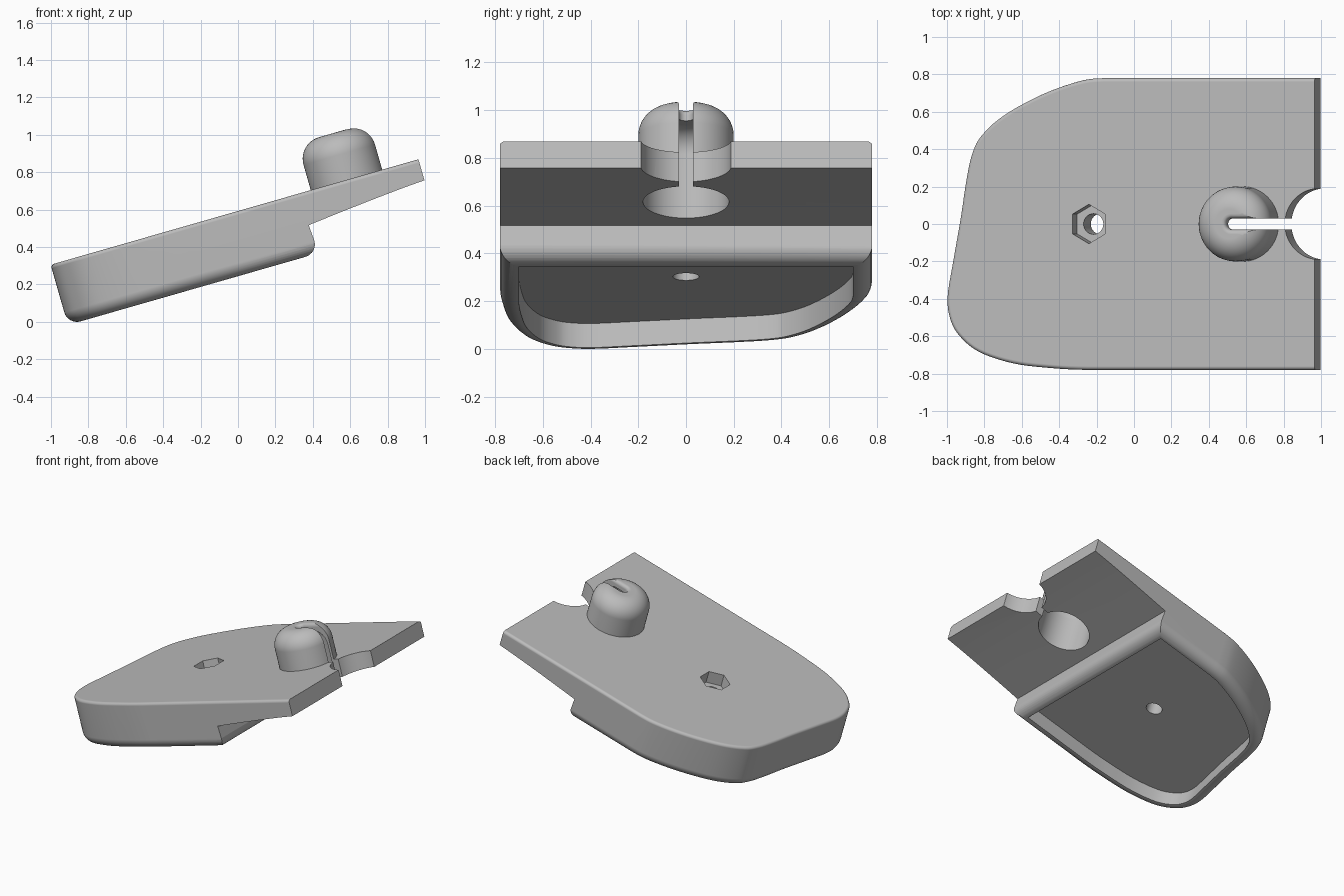
import bpy, bmesh
from math import sin, cos, pi, radians, sqrt
from mathutils import Matrix, Vector

if "Cube" in bpy.data.objects:
    bpy.data.objects.remove(bpy.data.objects["Cube"])

TILT = radians(16)
TOP, BOTTOM = 0.0, -0.335     # plate faces before tilting
HALF = 0.78                   # half width
KNOB_U = 0.606

grey = bpy.data.materials.new("plain grey")
grey.use_nodes = True
grey.diffuse_color = (0.5, 0.5, 0.5, 1)
grey.node_tree.nodes["Principled BSDF"].inputs["Base Color"].default_value = (0.5, 0.5, 0.5, 1)


def arc(cx, cy, r, start, end, n):
    return [(cx + r * cos(radians(start + (end - start) * i / n)),
             cy + r * sin(radians(start + (end - start) * i / n))) for i in range(n + 1)]


def circle(cx, r, n=64, start=0):
    return arc(cx, 0, r, start, start + 360, n)[:-1]


def inset(pts, d):
    """Offset a counter-clockwise loop inward by d with mitred corners."""
    v = [Vector(p) for p in pts]
    out = []
    for i, p in enumerate(v):
        a = (p - v[i - 1]).normalized()
        b = (v[(i + 1) % len(v)] - p).normalized()
        n1, n2 = Vector((a.y, -a.x)), Vector((b.y, -b.x))
        out.append(p - (n1 + n2) * d / (1 + n1.dot(n2)))
    return out


def loft(name, pts, levels):
    """Solid from a loop repeated at (height, inset) levels, bottom to top."""
    bm = bmesh.new()
    rings = [[bm.verts.new((p[0], p[1], h)) for p in inset(pts, d)] for h, d in levels]
    n = len(pts)
    bm.faces.new(rings[0][::-1])
    bm.faces.new(rings[-1])
    for lo, hi in zip(rings, rings[1:]):
        for i in range(n):
            j = (i + 1) % n
            bm.faces.new((lo[i], lo[j], hi[j], hi[i]))
    mesh = bpy.data.meshes.new(name)
    bm.to_mesh(mesh)
    bm.free()
    mesh.materials.append(grey)
    obj = bpy.data.objects.new(name, mesh)
    bpy.context.collection.objects.link(obj)
    return obj


def round_top(top, r, n=8):
    return [(top - r + r * sin(pi / 2 * i / n), r - r * cos(pi / 2 * i / n)) for i in range(n + 1)]


def round_bottom(bottom, r, n=8):
    return [(2 * bottom - h, d) for h, d in reversed(round_top(bottom, r, n))]


def cut(obj, cutters):
    bpy.ops.object.select_all(action='DESELECT')
    bpy.context.view_layer.objects.active = obj
    obj.select_set(True)
    for c in cutters:
        m = obj.modifiers.new("cut", 'BOOLEAN')
        m.operation = 'DIFFERENCE'
        m.solver = 'EXACT'
        m.object = c
        bpy.ops.object.modifier_apply(modifier=m.name)


def outline(end):
    """Plan of the plate: straight sides and a skewed rounded nose."""
    key = [(0.1, HALF), (-.16, HALF), (-.3, .762), (-.5, .69), (-.7, .58), (-.82, .47),
           (-.87, .37), (-.9, .23), (-.93, .03), (-.97, -.2), (-1, -.39), (-.985, -.51),
           (-.935, -.6), (-.83, -.685), (-.65, -.745), (-.45, -.77), (-.25, -HALF), (0.1, -HALF)]
    k = [Vector((x / cos(TILT), y)) for x, y in key]
    pts = [Vector((end, HALF))]
    for a, b, c, d in zip(k, k[1:], k[2:], k[3:]):
        for i in range(5):
            t = i / 5
            pts.append(b + (c - a) * t / 2 + (a * 2 - b * 5 + c * 4 - d) * t * t / 2
                       + (b * 3 - a - c * 3 + d) * t ** 3 / 2)
    return pts + [k[-2], Vector((end, -HALF))]


# Main plate and the knob standing on it
plate = loft("wedge_plate", outline(1.3), round_bottom(BOTTOM, 0.07) + round_top(TOP, 0.02, 5))
knob = loft("slotted_knob", circle(KNOB_U, 0.2), [(-0.05, 0)] + round_top(0.26, 0.12, 10))

# Underside step: thin tapering lip ahead of a rounded block end
step_profile = [(1.005, 0.2)]
step_profile += [(1.005 - 0.661 * t / 6, -0.117 - 0.06 * (t / 6) ** 1.2) for t in range(7)]
step_profile += arc(0.28, -0.265, 0.07, 0, -90, 8)
step_profile += [(0.28, -0.5), (1.6, -0.5), (1.6, 0.2)]
step = loft("step_cutter", step_profile, [(-1.5, 0), (1.5, 0)])
step.data.transform(Matrix.Rotation(pi / 2, 4, 'X'))

# Recess under the block
pocket = loft("pocket_cutter", inset(outline(0.35), 0.08), [(-0.6, 0), (-0.23, 0)])

# Hollow below the knob, slot through it, and the round notch in the lip
hollow = loft("hollow_cutter", circle(KNOB_U, 0.18), [(-0.5, 0)] + round_top(0.21, 0.1))
slot_loop = [(1.1, -0.03), (1.1, 0.03)] + arc(0.615, 0, 0.03, 90, 270, 12)
R = 0.025
flare = [(0.235 + R * s, -(R - R * sqrt(1 - s * s))) for s in (0, .3, .55, .75, .9, 1)]
slot = loft("slot_cutter", slot_loop, [(-0.5, 0)] + flare + [(0.4, -R)])
notch = loft("notch_cutter", circle(1.03, 0.19), [(-0.5, 0), (0.5, 0)])

# Hexagonal seat and bolt hole
hexagon = loft("hex_cutter", circle(-0.25, 0.105, 6, 90), [(-0.09, 0), (0.2, 0)])
bolt = loft("bolt_cutter", circle(-0.25, 0.055, 32), [(-0.5, 0), (0.3, 0)])

cut(plate, [step, pocket, hollow, slot, notch, hexagon, bolt])
cut(knob, [hollow, slot])
for c in (step, pocket, hollow, slot, notch, hexagon, bolt):
    bpy.data.objects.remove(c)

# Tilt the assembly and stand it on the ground
tilt = Matrix.Rotation(-TILT, 4, 'Y')
for o in (plate, knob):
    o.data.transform(tilt)
drop = min(v.co.z for v in plate.data.vertices)
xs = [v.co.x for v in plate.data.vertices]
shift = Matrix.Translation((-(min(xs) + max(xs)) / 2, 0, -drop))
for o in (plate, knob):
    o.data.transform(shift)
    bpy.ops.object.select_all(action='DESELECT')
    o.select_set(True)
    bpy.context.view_layer.objects.active = o
    bpy.ops.object.shade_smooth_by_angle(angle=radians(30))
    w = o.modifiers.new("even_shading", 'WEIGHTED_NORMAL')
    w.keep_sharp = True
